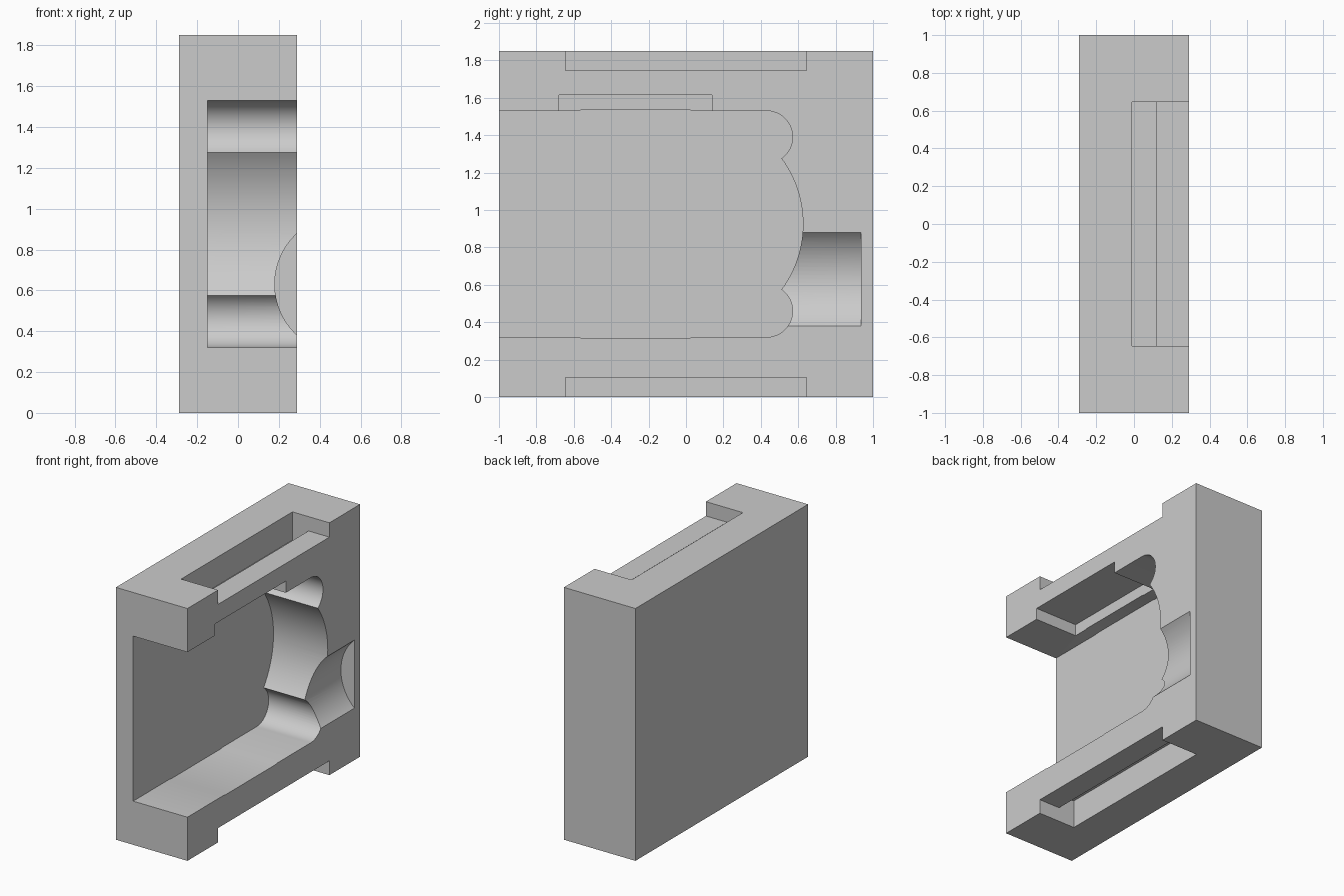
import bpy, bmesh
from math import sin, cos, asin, pi, radians

if "Cube" in bpy.data.objects:
    bpy.data.objects.remove(bpy.data.objects["Cube"], do_unlink=True)

HALF_X, HEIGHT = 0.29, 1.85
MID = HEIGHT / 2
OUT = 0.5  # cutters run past the open side to here

grey = bpy.data.materials.new("plain grey")
grey.use_nodes = True
COLOUR = (0.6, 0.6, 0.6, 1)
grey.diffuse_color = COLOUR
grey.node_tree.nodes["Principled BSDF"].inputs["Base Color"].default_value = COLOUR


def prism(name, points, depth):
    """Extrude a closed polygon of 3D points along a vector."""
    bm = bmesh.new()
    face = bm.faces.new([bm.verts.new(p) for p in points])
    new = bmesh.ops.extrude_face_region(bm, geom=[face])["geom"]
    verts = [g for g in new if isinstance(g, bmesh.types.BMVert)]
    bmesh.ops.translate(bm, vec=depth, verts=verts)
    bmesh.ops.recalc_face_normals(bm, faces=bm.faces)
    mesh = bpy.data.meshes.new(name)
    bm.to_mesh(mesh)
    bm.free()
    mesh.materials.append(grey)
    obj = bpy.data.objects.new(name, mesh)
    bpy.context.collection.objects.link(obj)
    return obj


def box(name, x, y, z):
    base = [(x[0], y[0], z[0]), (x[1], y[0], z[0]), (x[1], y[1], z[0]), (x[0], y[1], z[0])]
    return prism(name, base, (0, 0, z[1] - z[0]))


def arc(cy, cz, r, a0, a1, n):
    return [(cy + r * cos(a0 + (a1 - a0) * i / n), cz + r * sin(a0 + (a1 - a0) * i / n))
            for i in range(n + 1)]


def cut(target, cutter):
    bpy.context.view_layer.objects.active = target
    mod = target.modifiers.new("cut", "BOOLEAN")
    mod.operation, mod.solver, mod.object = "DIFFERENCE", "EXACT", cutter
    bpy.ops.object.modifier_apply(modifier=mod.name)
    bpy.data.objects.remove(cutter, do_unlink=True)


# Solid block
housing = box("housing", (-HALF_X, HALF_X), (-1, 1), (0, HEIGHT))

# Main cavity: lower half outline, mirrored about mid height
FLOOR, R = 0.32, 0.14
lower = [(-1.2, FLOOR), (-0.58, FLOOR), (-0.56, FLOOR - 0.004),
         (0.02, FLOOR - 0.004), (0.04, FLOOR)]
lower += arc(0.43, FLOOR + R, R, -pi / 2, radians(55), 20)
BIG = 0.59
tip = asin((MID - lower[-1][1]) / BIG)
centre = lower[-1][0] - BIG * cos(tip)
bulge = arc(centre, MID, BIG, -tip, tip, 32)[1:-1]
outline = lower + bulge + [(y, HEIGHT - z) for y, z in reversed(lower)]
cut(housing, prism("cavity_cutter", [(-0.15, y, z) for y, z in outline], (OUT + 0.15, 0, 0)))

# Round channel behind the cavity
ring = arc(0.518, 0.63, 0.338, 0, 2 * pi, 96)[:-1]
cut(housing, prism("channel_cutter", [(x, 0.42, z) for x, z in ring], (0, 0.515, 0)))

# Recess in the cavity ceiling
cut(housing, box("recess_cutter", (-0.055, OUT), (-0.68, 0.14), (1.45, 1.615)))

# Stepped slots in the top and the bottom
step = [(OUT, -0.2), (-0.01, -0.2), (-0.01, 0.207), (0.12, 0.207), (0.12, 0.105), (OUT, 0.105)]
for name, flip in (("bottom_slot_cutter", False), ("top_slot_cutter", True)):
    pts = [(x, -0.645, HEIGHT - z if flip else z) for x, z in step]
    cut(housing, prism(name, pts, (0, 1.29, 0)))

# Smooth the curved walls and keep the edges sharp
bpy.ops.object.select_all(action="DESELECT")
housing.select_set(True)
bpy.context.view_layer.objects.active = housing
bpy.ops.object.shade_smooth_by_angle(angle=radians(25))
